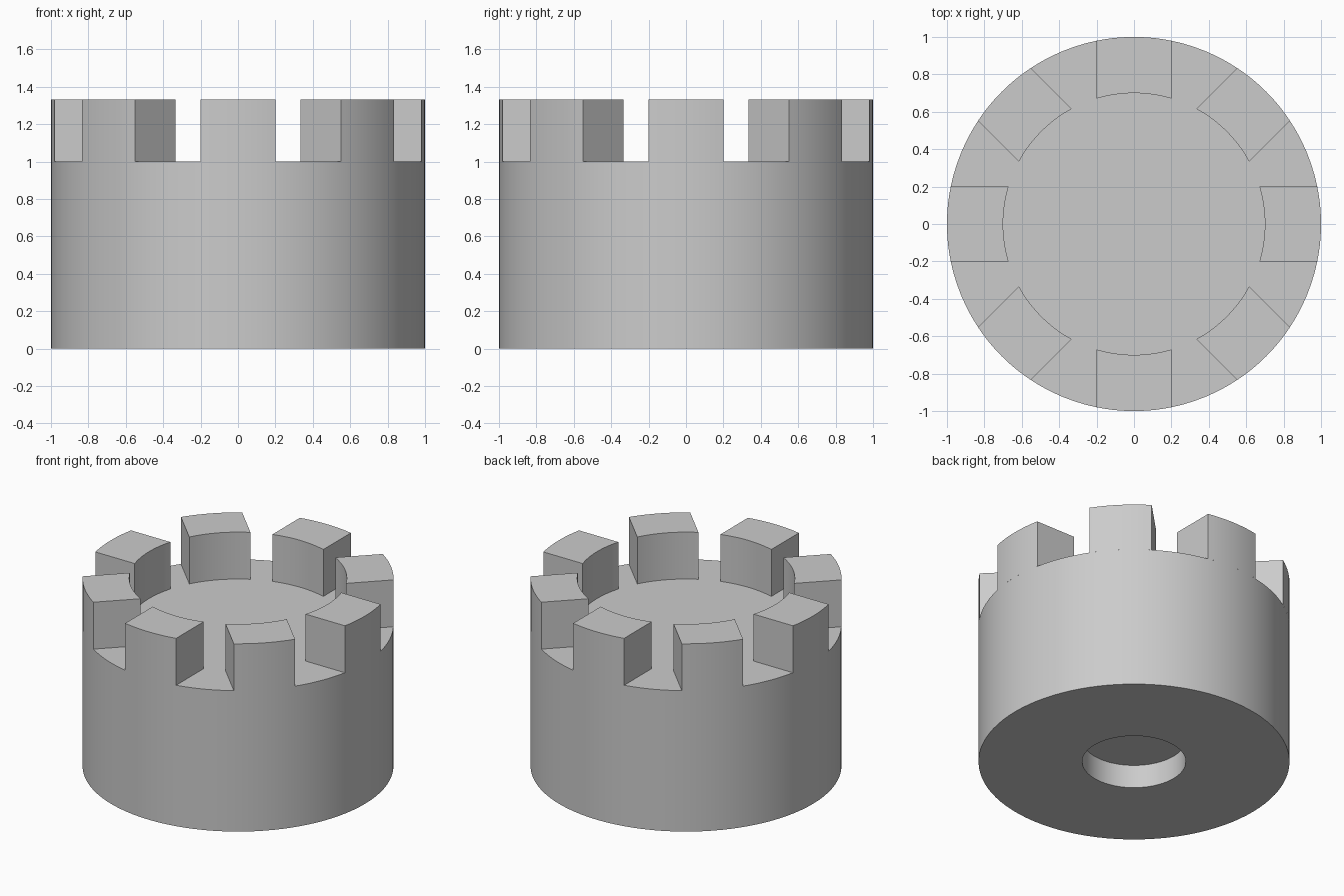
import bpy, bmesh
from math import radians, asin, sin, cos, pi, tau

OUTER, INNER, HALF_W = 1.0, 0.7, 0.2
DECK, TOP = 1.0, 1.333
HOLE_R, HOLE_DEPTH = 0.333, 0.165
SEGMENTS = 96

if "Cube" in bpy.data.objects:
    bpy.data.objects.remove(bpy.data.objects["Cube"], do_unlink=True)

stone = bpy.data.materials.new("plain grey")
stone.use_nodes = True
grey = (0.6, 0.6, 0.6, 1)
stone.diffuse_color = grey
stone.node_tree.nodes["Principled BSDF"].inputs["Base Color"].default_value = grey


def finish(name, bm):
    """Turn a bmesh into a smooth object with crisp corners."""
    bmesh.ops.recalc_face_normals(bm, faces=bm.faces)
    mesh = bpy.data.meshes.new(name)
    bm.to_mesh(mesh)
    bm.free()
    mesh.materials.append(stone)
    mesh.shade_smooth()
    mesh.set_sharp_from_angle(angle=radians(30))
    obj = bpy.data.objects.new(name, mesh)
    bpy.context.collection.objects.link(obj)
    return obj


def arc(radius, turn, steps=10):
    """Points across one battlement, ending on its parallel side walls."""
    half = asin(HALF_W / radius)
    angles = [turn - half + 2 * half * i / steps for i in range(steps + 1)]
    return [(radius * cos(a), radius * sin(a)) for a in angles]


# Drum with a round socket underneath, turned from a profile
bm = bmesh.new()
profile = [(0, HOLE_DEPTH), (HOLE_R, HOLE_DEPTH), (HOLE_R, 0),
           (OUTER, 0), (OUTER, DECK), (0, DECK)]
verts = [bm.verts.new((r, 0, z)) for r, z in profile]
edges = [bm.edges.new(pair) for pair in zip(verts, verts[1:])]
bmesh.ops.spin(bm, geom=verts + edges, cent=(0, 0, 0), axis=(0, 0, 1),
               angle=tau, steps=SEGMENTS, use_merge=False)
bmesh.ops.remove_doubles(bm, verts=bm.verts, dist=0.0001)
finish("tower_drum", bm)

# Ring of eight battlements standing on the drum
for k in range(8):
    turn = k * pi / 4
    outline = arc(OUTER, turn) + arc(INNER, turn)[::-1]
    bm = bmesh.new()
    base = bm.faces.new([bm.verts.new((x, y, DECK)) for x, y in outline])
    raised = bmesh.ops.extrude_face_region(bm, geom=[base])["geom"]
    bmesh.ops.translate(bm, vec=(0, 0, TOP - DECK),
                        verts=[v for v in raised if isinstance(v, bmesh.types.BMVert)])
    # The underside is hidden against the deck
    hidden = [f for f in bm.faces if all(v.co.z < DECK + 0.01 for v in f.verts)]
    bmesh.ops.recalc_face_normals(bm, faces=bm.faces)
    bmesh.ops.delete(bm, geom=hidden, context="FACES_ONLY")
    finish(f"battlement_{k + 1}", bm)
